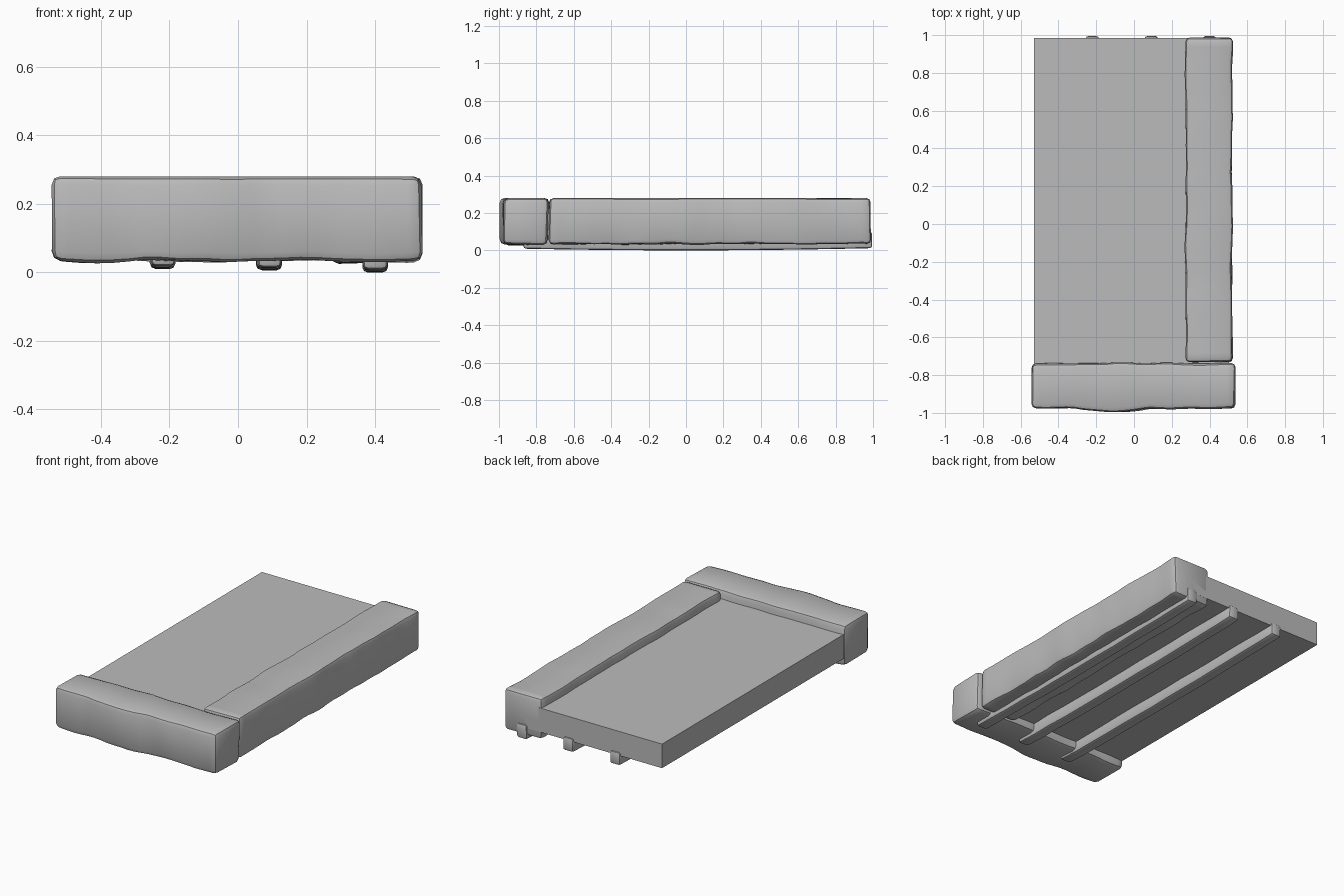
import bpy
import bmesh
from mathutils import Vector, noise

cube = bpy.data.objects.get("Cube")
if cube:
    bpy.data.objects.remove(cube, do_unlink=True)

# Single stone colour
stone = bpy.data.materials.new("grey stone")
stone.use_nodes = True
GREY = (0.5, 0.5, 0.5, 1)
stone.diffuse_color = GREY
stone.node_tree.nodes["Principled BSDF"].inputs["Base Color"].default_value = GREY


def block(name, lo, hi, bevel=0.0, cuts=0, shape=None):
    """Box between two corners, cut along its long axis, bevelled and reshaped."""
    lo, hi = Vector(lo), Vector(hi)
    size, centre = hi - lo, (lo + hi) / 2
    axis = max(range(3), key=lambda i: size[i])
    bm = bmesh.new()
    bmesh.ops.create_cube(bm, size=1)
    for v in bm.verts:
        v.co = Vector(c * s for c, s in zip(v.co, size)) + centre
    if bevel:
        bmesh.ops.bevel(bm, geom=bm.edges[:], offset=bevel, segments=2,
                        profile=0.5, affect='EDGES')
    for i in range(1, cuts):
        point, normal = lo.copy(), Vector()
        point[axis] += size[axis] * i / cuts
        normal[axis] = 1
        bmesh.ops.bisect_plane(bm, geom=bm.verts[:] + bm.edges[:] + bm.faces[:],
                               plane_co=point, plane_no=normal)
    if shape:
        for v in bm.verts:
            v.co = shape(v.co.copy())
    bmesh.ops.recalc_face_normals(bm, faces=bm.faces[:])
    mesh = bpy.data.meshes.new(name)
    bm.to_mesh(mesh)
    bm.free()
    mesh.materials.append(stone)
    obj = bpy.data.objects.new(name, mesh)
    bpy.context.collection.objects.link(obj)
    bpy.ops.object.select_all(action='DESELECT')
    obj.select_set(True)
    bpy.context.view_layer.objects.active = obj
    if bevel:
        bpy.ops.object.shade_smooth_by_angle(angle=0.6)
    return obj


def weathered(co):
    """Worn stone: gentle sideways wobble, rougher underside, level top."""
    n = noise.noise_vector(co * 7)
    co.x += n.x * 0.008
    co.y += n.y * 0.008
    co.z += n.z * (0.012 if co.z < 0.1 else 0.003)
    co.z = min(co.z, 0.28)
    return co


def worn_front(co):
    # Low swelling on the outer face of the curb
    if co.y < -0.9:
        co.y -= 0.018 * max(0, 1 - ((co.x + 0.12) / 0.2) ** 2)
    return weathered(co)


def sagging(co):
    # Bar dips slightly at mid length
    co.z -= 0.012 * max(0, 1 - co.y ** 2)
    co.x += noise.noise(co * 5) * 0.006
    return co


# Flat slab
block("slab", (-0.53, -0.95, 0.08), (0.5, 0.985, 0.225))

# Curbs along the front and the left side
block("front_curb", (-0.542, -0.978, 0.033), (0.537, -0.737, 0.28), 0.026, 24, worn_front)
block("side_curb", (0.273, -0.731, 0.033), (0.52, 0.988, 0.28), 0.022, 36, weathered)

# Bars beneath the slab
for label, x, base in (("right", -0.22, 0.022), ("middle", 0.09, 0.018), ("left", 0.4, 0.012)):
    block(label + "_bar", (x - 0.035, -0.87, base), (x + 0.035, 0.995, 0.1),
          0.014, 14, sagging)
